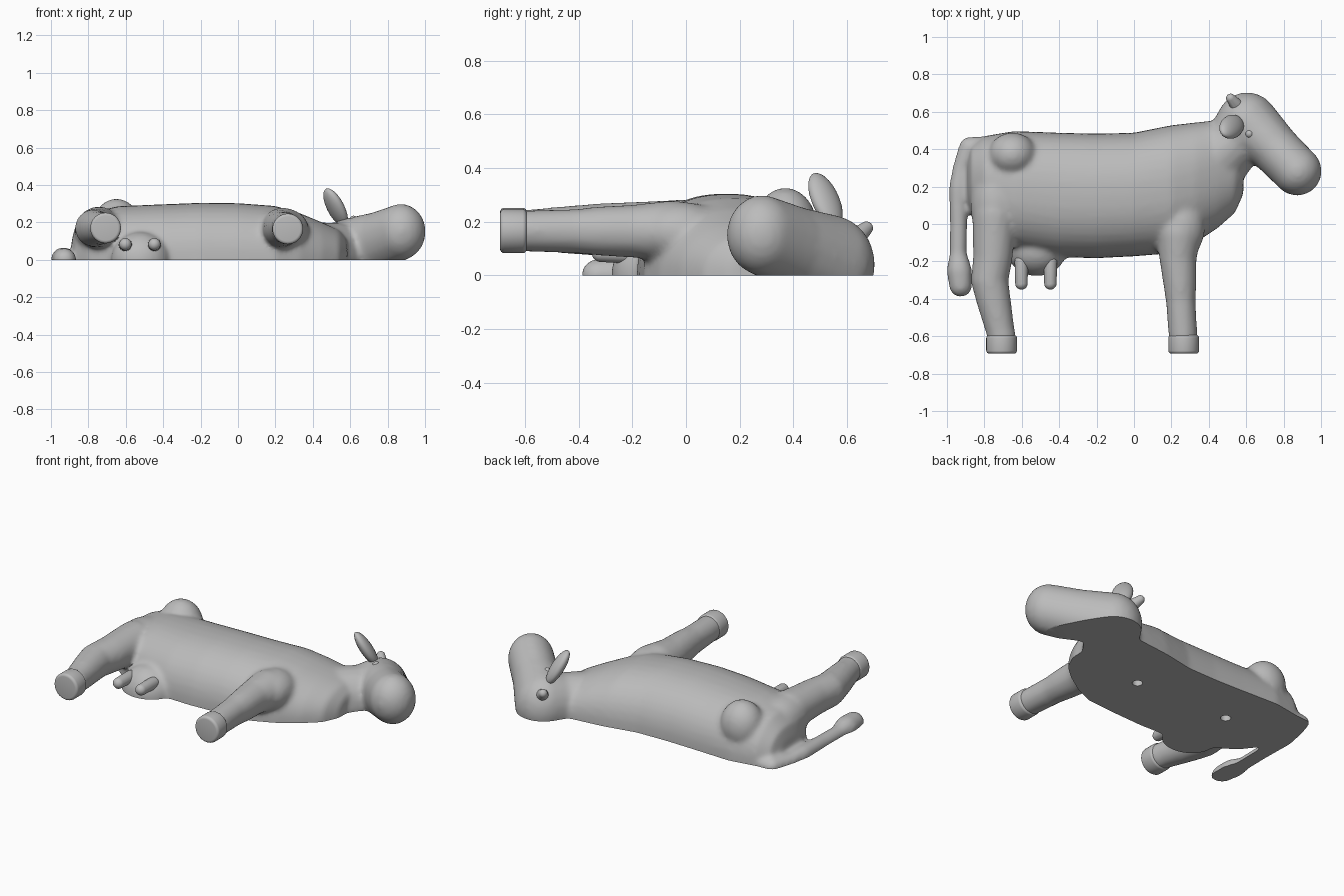
import bpy, bmesh, math
from mathutils import Matrix, Vector

if "Cube" in bpy.data.objects:
    bpy.data.objects.remove(bpy.data.objects["Cube"])

grey = bpy.data.materials.new("plain_grey")
grey.use_nodes = True
grey.diffuse_color = (0.5, 0.5, 0.5, 1)
grey.node_tree.nodes["Principled BSDF"].inputs["Base Color"].default_value = (0.5, 0.5, 0.5, 1)


def make_object(name, bm):
    mesh = bpy.data.meshes.new(name)
    bmesh.ops.recalc_face_normals(bm, faces=bm.faces)
    bm.to_mesh(mesh)
    bm.free()
    mesh.materials.append(grey)
    obj = bpy.data.objects.new(name, mesh)
    bpy.context.collection.objects.link(obj)
    return obj


def finish(obj, angle=40):
    """Apply the modifiers and shade smooth."""
    bpy.ops.object.select_all(action='DESELECT')
    obj.select_set(True)
    bpy.context.view_layer.objects.active = obj
    bpy.ops.object.convert(target='MESH')
    bpy.ops.object.shade_smooth_by_angle(angle=math.radians(angle))


def ball(bm, centre, radii, rotation=None, detail=3):
    m = Matrix.Translation(centre)
    if rotation:
        m = m @ rotation.to_matrix().to_4x4()
    bmesh.ops.create_icosphere(bm, subdivisions=detail, radius=1,
                               matrix=m @ Matrix.Diagonal((*radii, 1)))


def limb(bm, points):
    """Chain of rounded segments through (x, y, z, radius, z radius)."""
    for pair in zip(points, points[1:]):
        part = bmesh.new()
        for x, y, z, r, rz in pair:
            ball(part, (x, y, z), (r, r, rz))
        hull = bmesh.ops.convex_hull(part, input=part.verts)
        spare = {v for v in hull["geom_interior"] + hull["geom_unused"]
                 if isinstance(v, bmesh.types.BMVert)}
        bmesh.ops.delete(part, geom=list(spare), context='VERTS')
        temp = bpy.data.meshes.new("temp")
        part.to_mesh(temp)
        part.free()
        bm.from_mesh(temp)
        bpy.data.meshes.remove(temp)


def trunk(bm, sections, sides=40, power=2.3):
    """Loft of rounded sections: x, top, bottom, half width."""
    rings = []
    for x, top, low, half in sections:
        ring = []
        for i in range(sides):
            a = math.tau * i / sides
            c, s = math.cos(a), math.sin(a)
            y = math.copysign(abs(c) ** (2 / power), c) * (top - low) / 2
            z = math.copysign(abs(s) ** (2 / power), s) * half
            ring.append(bm.verts.new((x, (top + low) / 2 + y, z)))
        rings.append(ring)
    for a, b in zip(rings, rings[1:]):
        for i in range(sides):
            j = (i + 1) % sides
            bm.faces.new((a[i], a[j], b[j], b[i]))
    bm.faces.new(rings[0])
    bm.faces.new(rings[-1][::-1])


# Trunk
bm = bmesh.new()
trunk(bm, [(-.89, .36, .12, .10), (-.87, .42, .05, .18), (-.80, .47, -.04, .25),
           (-.64, .497, -.14, .287), (-.4, .488, -.178, .297), (-.2, .483, -.183, .305),
           (0, .488, -.173, .303), (.2, .528, -.157, .288), (.33, .543, -.10, .25),
           (.45, .555, -.02, .20), (.54, .56, .06, .16), (.585, .5, .16, .11)])

# Hip, thigh, shoulder and udder swellings
ball(bm, (-.65, .37, .18), (.13, .12, .148))
ball(bm, (-.74, .10, .15), (.135, .22, .13))
ball(bm, (.25, -.02, .16), (.13, .17, .115))
ball(bm, (-.52, -.14, 0), (.16, .14, .15))

# Neck and head, turned slightly to the side
limb(bm, [(.38, .30, 0, .20, .20), (.52, .42, .02, .16, .18)])
limb(bm, [(.52, .42, .02, .15, .17), (.605, .54, .04, .165, .185),
          (.75, .405, .10, .135, .158), (.872, .283, .15, .132, .15)])

# Legs
limb(bm, [(-.745, .05, .17, .12, .115), (-.755, -.18, .17, .106, .105),
          (-.772, -.30, .17, .1, .1), (-.75, -.41, .17, .092, .092),
          (-.715, -.57, .17, .077, .077), (-.708, -.60, .17, .077, .077)])
limb(bm, [(.24, -.05, .165, .12, .115), (.235, -.18, .165, .1, .1),
          (.245, -.31, .165, .09, .093), (.25, -.41, .165, .08, .083),
          (.262, -.60, .165, .077, .077)])

# Tail
limb(bm, [(-.80, .42, 0, .05, .05), (-.885, .415, 0, .05, .05),
          (-.925, .30, 0, .045, .045), (-.94, .19, 0, .05, .055),
          (-.938, 0, 0, .047, .047), (-.94, -.16, 0, .046, .046),
          (-.934, -.25, 0, .068, .068), (-.927, -.33, 0, .062, .062)])

body = make_object("half_cow_body", bm)
remesh = body.modifiers.new("blend", 'REMESH')
remesh.mode = 'VOXEL'
remesh.voxel_size = 0.014
smooth = body.modifiers.new("soften", 'SMOOTH')
smooth.factor = 0.5
smooth.iterations = 9

# Flat cut and two peg holes underneath
cutters = []
bm = bmesh.new()
bmesh.ops.create_cube(bm, size=1, matrix=Matrix.Translation((0, 0, -.5))
                      @ Matrix.Diagonal((3, 3, 1, 1)))
cutters.append(make_object("flat_cutter", bm))
for x, y in ((.117, .17), (-.52, .187)):
    bm = bmesh.new()
    bmesh.ops.create_cone(bm, cap_ends=True, segments=24, radius1=.03, radius2=.03,
                          depth=.24, matrix=Matrix.Translation((x, y, 0)))
    cutters.append(make_object("peg_cutter", bm))
for cutter in cutters:
    cutter.hide_render = True
    cut = body.modifiers.new("cut", 'BOOLEAN')
    cut.operation = 'DIFFERENCE'
    cut.solver = 'EXACT'
    cut.object = cutter
finish(body)
for cutter in cutters:
    bpy.data.objects.remove(cutter)

# Hooves
for name, x, z in (("hind_hoof", -.708, .17), ("front_hoof", .266, .165)):
    bm = bmesh.new()
    bmesh.ops.create_cone(bm, cap_ends=True, segments=40, radius1=.082, radius2=.082, depth=.1,
                          matrix=Matrix.Translation((x, -.643, z))
                          @ Matrix.Rotation(math.pi / 2, 4, 'X'))
    hoof = make_object(name, bm)
    bevel = hoof.modifiers.new("rim", 'BEVEL')
    bevel.width = 0.016
    bevel.segments = 4
    finish(hoof)

# Teats
for name, x in (("hind_teat", -.602), ("front_teat", -.447)):
    bm = bmesh.new()
    limb(bm, [(x, -.20, .08, .036, .036), (x, -.318, .083, .033, .033)])
    finish(make_object(name, bm))

# Ear
bm = bmesh.new()
ball(bm, (.522, .52, .28), (.062, .036, .118), Vector((-.085, -.07, .18)).to_track_quat('Z', 'Y'))
finish(make_object("ear", bm))

# Horn bud
bm = bmesh.new()
limb(bm, [(.56, .62, .13, .04, .04), (.517, .672, .176, .025, .025)])
finish(make_object("horn_bud", bm))

# Eye
bm = bmesh.new()
ball(bm, (.618, .483, .212), (.024, .024, .024))
finish(make_object("eye", bm))
